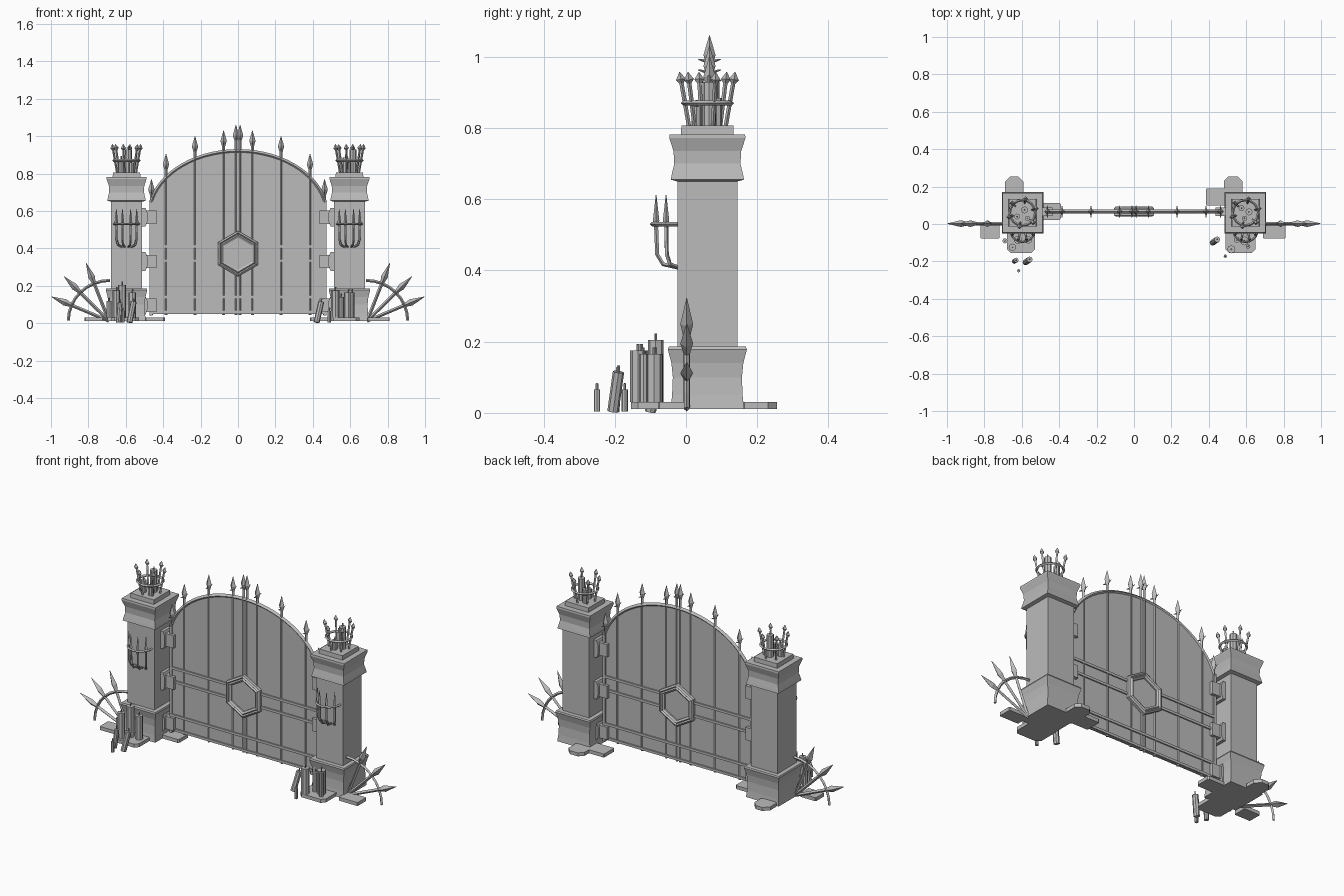
import bpy, bmesh, math
from mathutils import Vector, Matrix

if "Cube" in bpy.data.objects:
    bpy.data.objects.remove(bpy.data.objects["Cube"])

stone = bpy.data.materials.new("grey")
stone.diffuse_color = (0.5, 0.5, 0.5, 1)
stone.use_nodes = True
stone.node_tree.nodes["Principled BSDF"].inputs["Base Color"].default_value = stone.diffuse_color
GY = 0.066   # depth of the gate plane
PX = 0.596   # pillar centre


def finish(name, bm):
    bmesh.ops.recalc_face_normals(bm, faces=bm.faces)
    me = bpy.data.meshes.new(name)
    bm.to_mesh(me)
    bm.free()
    me.materials.append(stone)
    ob = bpy.data.objects.new(name, me)
    bpy.context.collection.objects.link(ob)
    return ob


def lathe(bm, a, b, stops, n=6, spin=0.0, flat=1.0):
    """Rings of (distance along a-b, radius), flattened across the second axis."""
    a, b = Vector(a), Vector(b)
    d = (b - a).normalized()
    u = d.cross(Vector((0, 1, 0)))
    u = u.normalized() if u.length > 0.01 else Vector((1, 0, 0))
    v = d.cross(u)
    rings = []
    for t, r in stops:
        rings.append([bm.verts.new(a + d * t + u * r * math.cos(spin + i * math.tau / n)
                      + v * r * flat * math.sin(spin + i * math.tau / n)) for i in range(n)])
    for p, q in zip(rings, rings[1:]):
        for i in range(n):
            bm.faces.new((p[i], p[(i + 1) % n], q[(i + 1) % n], q[i]))
    bm.faces.new(rings[0])
    bm.faces.new(rings[-1][::-1])


def rod(bm, a, b, r, n=6):
    lathe(bm, a, b, [(0, r), ((Vector(b) - Vector(a)).length, r)], n)


def spear(bm, a, b, r, head, width, n=4):
    L = (Vector(b) - Vector(a)).length
    lathe(bm, a, b, [(0, r), (L - head, r), (L - head * 0.65, width), (L, 0.001)], n)


def tube(bm, pts, r, n=6, closed=False):
    """Sweep a round section along points."""
    pts = [Vector(p) for p in pts]
    m, rings = len(pts), []
    normal = (pts[1] - pts[0]).cross(pts[m // 2] - pts[0]).normalized()
    for k, p in enumerate(pts):
        nxt = pts[(k + 1) % m] if closed else pts[min(k + 1, m - 1)]
        prv = pts[k - 1] if closed else pts[max(k - 1, 0)]
        side = (nxt - prv).normalized().cross(normal)
        rings.append([bm.verts.new(p + side * r * math.cos(i * math.tau / n)
                      + normal * r * math.sin(i * math.tau / n)) for i in range(n)])
    for k in range(m if closed else m - 1):
        p, q = rings[k], rings[(k + 1) % m]
        for i in range(n):
            bm.faces.new((p[i], p[(i + 1) % n], q[(i + 1) % n], q[i]))
    if not closed:
        bm.faces.new(rings[0])
        bm.faces.new(rings[-1][::-1])


def prism(bm, outline, offset):
    """Extrude a closed outline along an offset."""
    f = bm.faces.new([bm.verts.new(p) for p in outline])
    res = bmesh.ops.extrude_face_region(bm, geom=[f], use_keep_orig=True)
    bmesh.ops.translate(bm, vec=offset, verts=[e for e in res["geom"] if isinstance(e, bmesh.types.BMVert)])


def box(bm, x0, x1, y0, y1, z0, z1):
    prism(bm, [(x0, y0, z0), (x1, y0, z0), (x1, y1, z0), (x0, y1, z0)], (0, 0, z1 - z0))


def arch_z(x):
    return 0.575 + 0.345 * math.sqrt(max(0, 1 - (x / 0.475) ** 2))


# Gate panel and arched rim
arch = [(0.465 * math.cos(t), GY, arch_z(0.465 * math.cos(t)))
        for t in [math.pi * i / 32 for i in range(33)]]
bm = bmesh.new()
prism(bm, [(x, GY - 0.004, z) for x, y, z in arch] + [(-0.465, GY - 0.004, 0.05), (0.465, GY - 0.004, 0.05)],
      (0, 0.008, 0))
finish("gate_panel", bm)
bm = bmesh.new()
tube(bm, arch, 0.011, 4)
for s in (-1, 1):
    box(bm, s * 0.465 - 0.008, s * 0.465 + 0.008, GY - 0.01, GY + 0.01, 0.04, 0.66)
finish("gate_rim", bm)

# Upright spears with small cross prongs
bm = bmesh.new()
for x, top in [(0.011, 1.06), (0.077, 1.03), (0.23, 1.0), (0.385, 0.905), (0.463, 0.77)]:
    for s in (-1, 1):
        spear(bm, (s * x, GY, 0.045), (s * x, GY, top), 0.008, 0.085, 0.017)
        for t in (-1, 1):
            lathe(bm, (s * x, GY, top - 0.075), (s * x, GY + t * 0.034, top - 0.066),
                  [(0, 0.007), (0.034, 0.001)], 4)
finish("gate_spears", bm)

# Horizontal rails
bm = bmesh.new()
for z in (0.06, 0.14, 0.335, 0.41):
    box(bm, -0.465, 0.465, GY - 0.011, GY + 0.011, z - 0.007, z + 0.007)
finish("gate_rails", bm)

# Hexagonal lock: stepped frame around a plate
bm = bmesh.new()


def hexagon(r, y):
    return [(r * math.sin(i * math.tau / 6), y, 0.372 + r * math.cos(i * math.tau / 6)) for i in range(6)]


section = [(0.122, 0.012), (0.122, 0.02), (0.112, 0.027), (0.105, 0.02), (0.098, 0.027), (0.086, 0.02), (0.086, 0.012)]
section = section + [(r, -d) for r, d in reversed(section)]
rings = [[bm.verts.new(p) for p in hexagon(r, GY - d)] for r, d in section]
for k in range(len(rings)):
    p, q = rings[k], rings[(k + 1) % len(rings)]
    for i in range(6):
        bm.faces.new((p[i], p[(i + 1) % 6], q[(i + 1) % 6], q[i]))
prism(bm, hexagon(0.09, GY - 0.012), (0, 0.024, 0))
finish("lock_hexagon", bm)

for s, side in ((-1, "left"), (1, "right")):
    cx, cy = s * PX, 0.06
    # Pillar with flared base, capital and cap step
    bm = bmesh.new()
    k = math.sqrt(2)
    prof = [(0.011, 0.103), (0.05, 0.099), (0.1, 0.097), (0.14, 0.101), (0.178, 0.111), (0.186, 0.108), (0.186, 0.084),
            (0.65, 0.084), (0.655, 0.103), (0.67, 0.1), (0.70, 0.093), (0.735, 0.095), (0.772, 0.107),
            (0.782, 0.106), (0.782, 0.074), (0.807, 0.073)]
    lathe(bm, (cx, cy, 0), (cx, cy, 1), [(z, r * k) for z, r in prof], 4, math.pi / 4)
    finish(side + "_pillar", bm)

    # Crown of outward leaning spikes with a ring
    bm = bmesh.new()
    tube(bm, [(cx + 0.068 * math.cos(i * math.tau / 16), cy + 0.068 * math.sin(i * math.tau / 16), 0.87)
              for i in range(16)], 0.007, 4, True)
    for i in range(6):
        a = i * math.tau / 6 + 0.3
        c, n = math.cos(a), math.sin(a)
        spear(bm, (cx + 0.052 * c, cy + 0.052 * n, 0.8), (cx + 0.08 * c, cy + 0.08 * n, 0.957), 0.006, 0.032, 0.014)
    finish(side + "_crown", bm)

    # Wall basket: half ring and curved prongs
    bm = bmesh.new()
    tube(bm, [(cx - 0.068 * math.cos(math.pi * i / 10), -0.022 - 0.074 * math.sin(math.pi * i / 10), 0.53)
              for i in range(11)], 0.006, 4)
    for a in (-58, -20, 20, 58):
        c, n = math.cos(math.radians(a)), math.sin(math.radians(a))
        out = lambda t, z: (cx + 0.064 * n * (0.45 + 0.55 * t), -0.02 - 0.068 * c * t, z)
        tube(bm, [out(0, 0.408), out(0.7, 0.418), out(0.95, 0.445), out(1, 0.53)], 0.006, 5)
        x, y, z = out(1, 0.52)
        lathe(bm, (x, y, z), (x, y, 0.612), [(0, 0.006), (0.02, 0.009), (0.092, 0.001)], 4)
    finish(side + "_wall_basket", bm)

    # Hinges: pointed plate, barrel block and strap
    bm = bmesh.new()
    for z in (0.095, 0.33, 0.567):
        prism(bm, [(s * 0.515, GY - 0.035, z - 0.05), (s * 0.495, GY - 0.035, z - 0.05),
                   (s * 0.485, GY - 0.035, z - 0.025), (s * 0.485, GY - 0.035, z + 0.025),
                   (s * 0.495, GY - 0.035, z + 0.05), (s * 0.515, GY - 0.035, z + 0.05)], (0, 0.07, 0))
        box(bm, s * 0.49, s * 0.437, GY - 0.022, GY + 0.022, z - 0.036, z + 0.036)
    finish(side + "_hinges", bm)

    # Fan of spears with a hoop
    bm = bmesh.new()
    for x, z in ((0.998, 0.142), (0.93, 0.25), (0.812, 0.322)):
        spear(bm, (s * 0.69, 0.002, 0.012), (s * x, 0.002, z), 0.009, 0.12, 0.018)
    tube(bm, [(s * (0.685 + 0.222 * math.cos(t)), 0.002, 0.014 + 0.215 * math.sin(t))
              for t in [math.pi / 2 * i / 8 for i in range(9)]], 0.008, 4)
    finish(side + "_spear_fan", bm)

# Ground slabs with clipped corners: x0, x1, y0, y1, clip
bm = bmesh.new()
for x0, x1, y0, y1, c in ((-0.82, -0.72, -0.078, 0.0, 0.004), (-0.69, -0.59, 0.14, 0.255, 0.03),
                          (-0.68, -0.53, -0.155, 0.0, 0.02), (-0.5, -0.39, 0.022, 0.112, 0.008),
                          (0.48, 0.58, 0.14, 0.255, 0.025), (0.385, 0.5, 0.098, 0.19, 0.004),
                          (0.69, 0.81, -0.078, 0.0, 0.004), (0.49, 0.65, -0.155, 0.0, 0.02)):
    pts = [(x0 + c, y0), (x1 - c, y0), (x1, y0 + c), (x1, y1 - c), (x1 - c, y1), (x0 + c, y1), (x0, y1 - c), (x0, y0 + c)]
    prism(bm, [(x, y, 0.011) for x, y in pts], (0, 0, 0.02))
finish("ground_slabs", bm)

# Candles with wicks: x, y, bottom, top, radius, lean in x
bm = bmesh.new()
for x, y, z0, z1, r, lean in (
        (-0.65, -0.125, 0.03, 0.175, 0.02, 0), (-0.62, -0.085, 0.03, 0.205, 0.022, 0),
        (-0.565, -0.085, 0.03, 0.165, 0.02, 0), (-0.58, -0.205, 0.004, 0.115, 0.016, 0.022),
        (-0.64, -0.2, 0.004, 0.11, 0.013, 0.01), (-0.617, -0.25, 0.004, 0.065, 0.009, 0),
        (-0.69, -0.09, 0.03, 0.12, 0.014, 0),
        (0.42, -0.1, 0.004, 0.115, 0.016, 0.025), (0.488, -0.172, 0.004, 0.065, 0.009, 0),
        (0.52, -0.135, 0.03, 0.175, 0.022, 0), (0.59, -0.09, 0.03, 0.165, 0.024, 0),
        (0.55, -0.085, 0.03, 0.14, 0.016, 0), (0.61, -0.12, 0.03, 0.165, 0.012, 0),
        (-0.585, 0.075, 0.8, 0.93, 0.019, 0), (-0.625, 0.04, 0.8, 0.875, 0.016, 0), (-0.57, 0.03, 0.8, 0.86, 0.014, 0),
        (0.615, 0.065, 0.8, 0.93, 0.019, 0), (0.575, 0.085, 0.8, 0.885, 0.016, 0), (0.59, 0.03, 0.8, 0.86, 0.014, 0)):
    top = Vector((x + lean, y + abs(lean) * 0.7, z1))
    rod(bm, (x, y, z0), top, r, 8)
    rod(bm, top, top + Vector((0.002, 0, 0.018)), 0.004, 4)
finish("candles", bm)
